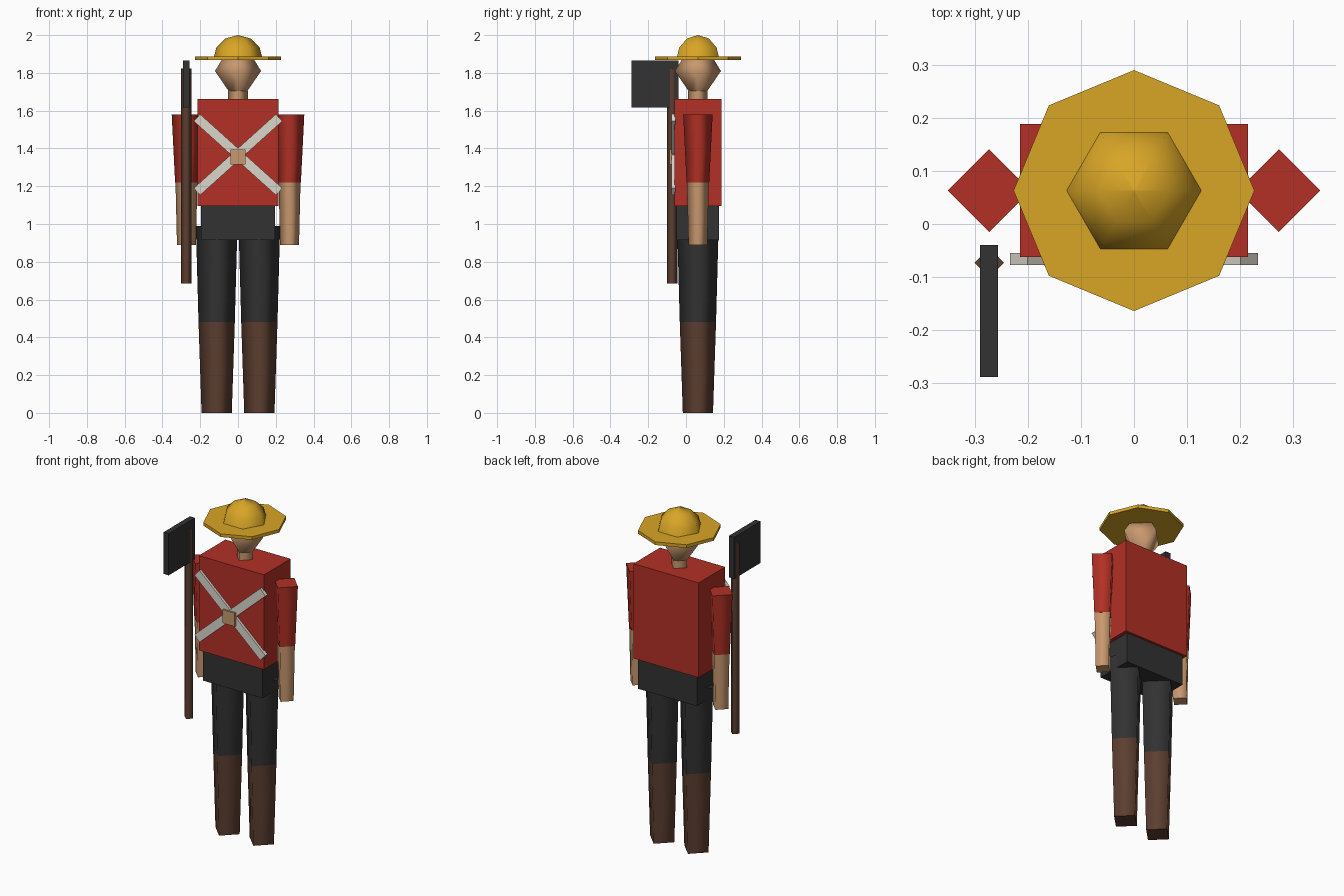
import bpy, bmesh, math
from mathutils import Matrix

if "Cube" in bpy.data.objects:
    bpy.data.objects.remove(bpy.data.objects["Cube"])

MID_Y = 0.063


def material(name, hex_code):
    """Flat material from an sRGB hex colour."""
    srgb = [int(hex_code[i:i + 2], 16) / 255 for i in (0, 2, 4)]
    rgba = [((c + 0.055) / 1.055) ** 2.4 for c in srgb] + [1]
    m = bpy.data.materials.new(name)
    m.use_nodes = True
    m.diffuse_color = rgba
    m.node_tree.nodes["Principled BSDF"].inputs["Base Color"].default_value = rgba
    return m


red = material("red_cloth", "b23025")
dark = material("dark_cloth", "323232")
brown = material("brown_leather", "5c3e30")
skin = material("skin", "c8986f")
yellow = material("yellow_straw", "d8a526")
white = material("white_strap", "dad6ca")


def finish(name, bm, mat):
    bmesh.ops.recalc_face_normals(bm, faces=bm.faces)
    mesh = bpy.data.meshes.new(name)
    bm.to_mesh(mesh)
    bm.free()
    mesh.materials.append(mat)
    ob = bpy.data.objects.new(name, mesh)
    bpy.context.collection.objects.link(ob)
    return ob


def box(name, mat, size, centre, tilt=0):
    """Box, optionally tilted about the front-to-back axis."""
    bm = bmesh.new()
    move = (Matrix.Translation(centre) @ Matrix.Rotation(tilt, 4, 'Y')
            @ Matrix.Diagonal((*size, 1)))
    bmesh.ops.create_cube(bm, size=1, matrix=move)
    return finish(name, bm, mat)


def turned(name, mat, profile, x=0, y=MID_Y, sides=4, smooth=True):
    """Turned part from (radius, height) points, with flat end caps."""
    bm = bmesh.new()
    rings = []
    for r, z in profile:
        angles = [math.tau * i / sides for i in range(sides)]
        rings.append([bm.verts.new((x + r * math.cos(a), y + r * math.sin(a), z))
                      for a in angles])
    for low, high in zip(rings, rings[1:]):
        for i in range(sides):
            j = (i + 1) % sides
            face = bm.faces.new((low[i], low[j], high[j], high[i]))
            face.smooth = smooth
    bm.faces.new(rings[0])
    bm.faces.new(rings[-1])
    return finish(name, bm, mat)


# Torso and hips
box("torso", red, (0.43, 0.25, 0.565), (0, MID_Y, 1.378))
box("hips", dark, (0.39, 0.224, 0.18), (0, MID_Y, 1.005))

# Legs and arms
for side, s in (("left", 1), ("right", -1)):
    turned(side + "_boot", brown, [(0.08, 0), (0.096, 0.48)], s * 0.113)
    turned(side + "_trouser_leg", dark, [(0.096, 0.48), (0.11, 0.99)], s * 0.113)
    turned(side + "_forearm", skin, [(0.05, 0.89), (0.058, 1.22)], s * 0.273)
    turned(side + "_sleeve", red, [(0.06, 1.22), (0.078, 1.58)], s * 0.273)

# Neck and head
turned("neck", skin, [(0.052, 1.655), (0.052, 1.705)])
turned("head", skin, [(0.04, 1.69), (0.122, 1.81), (0.085, 1.87), (0.05, 1.89)])

# Hat: flat brim and domed crown
turned("hat_brim", yellow, [(0.227, 1.868), (0.227, 1.887)], sides=8, smooth=False)
crown = [(0.132 * math.cos(math.radians(a)), 1.868 + 0.132 * math.sin(math.radians(a)))
         for a in (0, 30, 60, 89.9)]
turned("hat_crown", yellow, crown, sides=6)

# Crossed chest straps with a buckle
for side, s in (("left", 1), ("right", -1)):
    box(side + "_strap", white, (0.585, 0.022, 0.05), (0, -0.066, 1.367),
        s * math.radians(42))
box("strap_buckle", skin, (0.08, 0.03, 0.08), (0, -0.073, 1.355))

# Axe
turned("axe_handle", brown, [(0.028, 0.685), (0.028, 1.823)], -0.273, -0.073)
box("axe_head", dark, (0.034, 0.249, 0.248), (-0.273, -0.164, 1.742))
